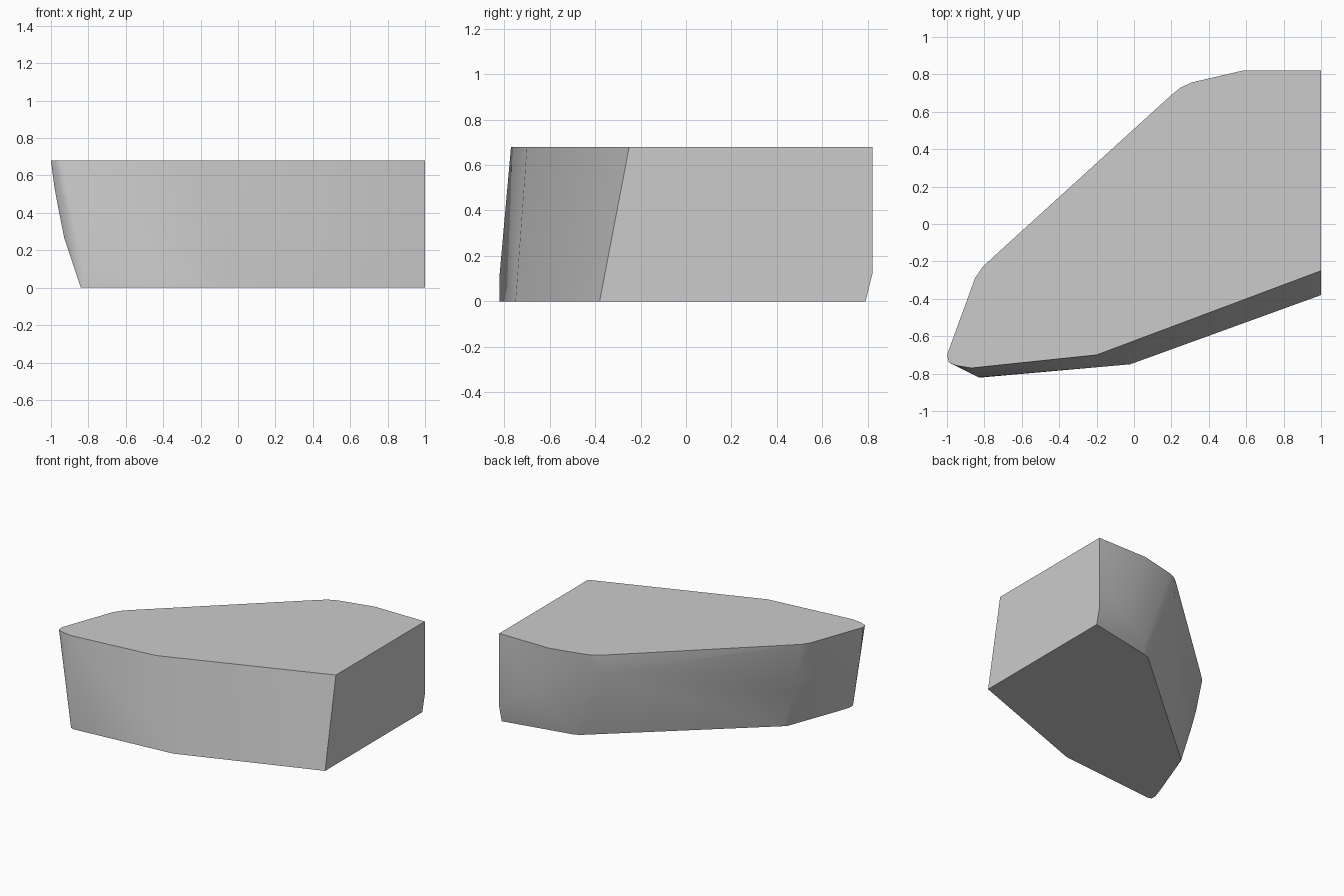
import bpy, bmesh, math

if "Cube" in bpy.data.objects:
    bpy.data.objects.remove(bpy.data.objects["Cube"])

# Horizontal cross-sections of the faceted block: height -> outline points
sections = {
    0.68: [(1, .82), (1, -.25), (-.2, -.70), (-.87, -.77), (-.95, -.757), (-.99, -.74),
           (-1, -.70), (-.85, -.29), (-.81, -.23), (-.74, -.165),
           (.2, .69), (.25, .73), (.31, .757), (.58, .82)],
    0.54: [(.225, .71), (-.782, -.235), (-.982, -.71)],
    0.42: [(-.96, -.72), (-.765, -.243)],
    0.375: [(.73, .82)],
    0.27: [(-.93, -.73), (-.73, -.255)],
    0.21: [(.87, .82)],
    0.12: [(1, .82), (-.83, -.82)],
    0.07: [(.5, .71)],
    0.0: [(1, .79), (1, -.38), (-.02, -.75), (-.81, -.82), (-.84, -.81), (-.84, -.77),
          (-.81, -.68), (-.66, -.28), (-.63, -.25), (.43, .665), (.48, .685)],
}

# Wrap the sections in a convex shell
bm = bmesh.new()
for z, outline in sections.items():
    for x, y in outline:
        bm.verts.new((x, y, z))
res = bmesh.ops.convex_hull(bm, input=bm.verts[:])
loose = [v for v in bm.verts if not v.link_faces]
bmesh.ops.delete(bm, geom=loose, context='VERTS')
bmesh.ops.dissolve_limit(bm, angle_limit=math.radians(1), verts=bm.verts[:], edges=bm.edges[:])
bmesh.ops.recalc_face_normals(bm, faces=bm.faces[:])

mesh = bpy.data.meshes.new("faceted_block")
bm.to_mesh(mesh)
bm.free()
block = bpy.data.objects.new("faceted_block", mesh)
bpy.context.collection.objects.link(block)

# Soft shading over shallow facets, crisp rims
bpy.context.view_layer.objects.active = block
block.select_set(True)
bpy.ops.object.shade_smooth_by_angle(angle=math.radians(30))
